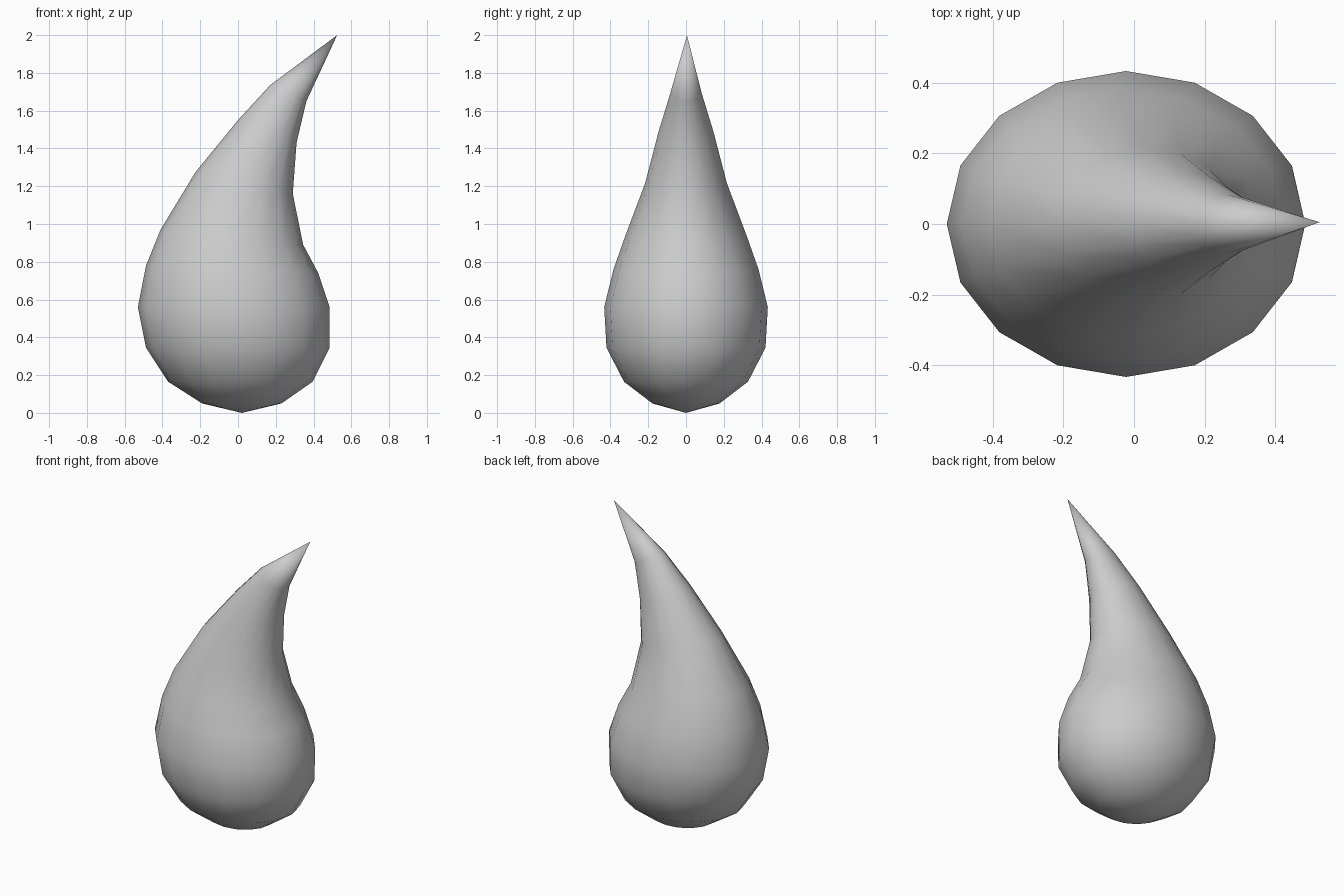
import bpy, bmesh, math

if "Cube" in bpy.data.objects:
    bpy.data.objects.remove(bpy.data.objects["Cube"])

SIDES = 16
# Tilted rings: left x, left z, right x, right z, half depth in y
RINGS = [
    (-0.19, 0.05, 0.23, 0.05, 0.178),
    (-0.37, 0.165, 0.395, 0.165, 0.328),
    (-0.487, 0.345, 0.485, 0.345, 0.421),
    (-0.53, 0.56, 0.485, 0.56, 0.433),
    (-0.487, 0.78, 0.425, 0.74, 0.384),
    (-0.41, 0.97, 0.345, 0.89, 0.324),
    (-0.225, 1.275, 0.29, 1.16, 0.216),
    (0.0, 1.55, 0.31, 1.43, 0.145),
    (0.17, 1.735, 0.362, 1.65, 0.083),
]

bm = bmesh.new()

# Cross-section loops, following the bent axis
loops = []
for lx, lz, rx, rz, hy in RINGS:
    loop = []
    for i in range(SIDES):
        a = 2 * math.pi * i / SIDES
        t = (1 + math.cos(a)) / 2
        loop.append(bm.verts.new((lx + (rx - lx) * t, hy * math.sin(a), lz + (rz - lz) * t)))
    loops.append(loop)

# Skin between loops, closed by a bottom pole and the pointed tip
bottom = bm.verts.new((0.02, 0, 0))
tip = bm.verts.new((0.525, 0.005, 2.0))
for i in range(SIDES):
    j = (i + 1) % SIDES
    bm.faces.new((bottom, loops[0][j], loops[0][i]))
    for a, b in zip(loops, loops[1:]):
        bm.faces.new((a[i], a[j], b[j], b[i]))
    bm.faces.new((loops[-1][i], loops[-1][j], tip))

for f in bm.faces:
    f.smooth = True

mesh = bpy.data.meshes.new("curved_drop")
bm.to_mesh(mesh)
bm.free()
bpy.context.collection.objects.link(bpy.data.objects.new("curved_drop", mesh))
